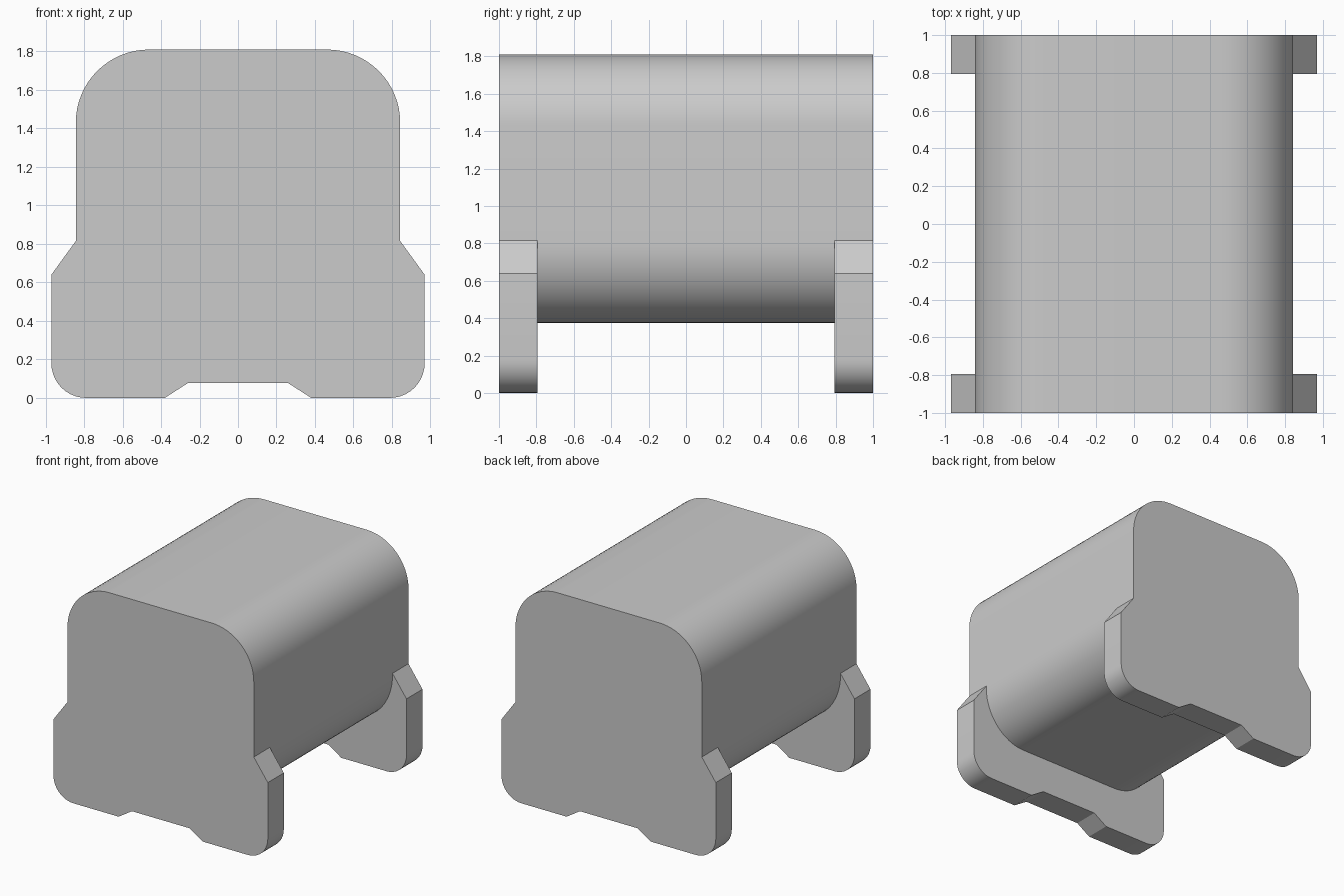
import bpy, bmesh
from math import sin, cos, radians

if "Cube" in bpy.data.objects:
    bpy.data.objects.remove(bpy.data.objects["Cube"])


def arc(cx, cz, rx, rz, start, end, steps=16):
    """Points along an elliptical corner, angles in degrees."""
    angles = [radians(start + (end - start) * i / steps) for i in range(steps + 1)]
    return [(cx + rx * cos(a), cz + rz * sin(a)) for a in angles]


def mirrored(right):
    """Right-hand half profile plus its mirror, running right to left."""
    return right + [(-x, z) for x, z in reversed(right)]


W, SPLIT, TOP, BELLY = 0.843, 0.815, 1.81, 0.375
INNER, END = 0.793, 1.0

# Half profiles, all starting where the feet meet the body
upper = mirrored([(W, SPLIT)] + arc(W - 0.38, TOP - 0.38, 0.38, 0.38, 0, 90))
belly = mirrored([(W, SPLIT)] + arc(W - 0.38, BELLY + 0.42, 0.38, 0.42, 0, -90))
foot = mirrored([(W, SPLIT), (0.97, 0.64)]
                + arc(0.79, 0.18, 0.18, 0.18, 0, -90, 10)
                + [(0.38, 0), (0.26, 0.077)])

bm = bmesh.new()


def face(points):
    bm.faces.new([bm.verts.new(p) for p in points])


def skin(profile, y0, y1):
    for (xa, za), (xb, zb) in zip(profile, profile[1:]):
        face([(xa, y0, za), (xb, y0, zb), (xb, y1, zb), (xa, y1, za)])


def cap(path_a, path_b, y):
    outline = path_a + path_b[-2:0:-1]
    face([(x, y, z) for x, z in outline])


# Rounded barrel body between the end plates
skin(upper, -INNER, INNER)
skin(belly, -INNER, INNER)

# End plates with notched feet, front and back
for s in (-1, 1):
    skin(upper, s * INNER, s * END)
    skin(foot, s * INNER, s * END)
    cap(upper, foot, s * END)
    cap(belly, foot, s * INNER)

bmesh.ops.remove_doubles(bm, verts=bm.verts, dist=0.0005)
bmesh.ops.recalc_face_normals(bm, faces=bm.faces)
mesh = bpy.data.meshes.new("rounded_body_with_feet")
bm.to_mesh(mesh)
bm.free()

body = bpy.data.objects.new("rounded_body_with_feet", mesh)
bpy.context.collection.objects.link(body)
bpy.context.view_layer.objects.active = body
body.select_set(True)
bpy.ops.object.shade_smooth_by_angle(angle=radians(25))
